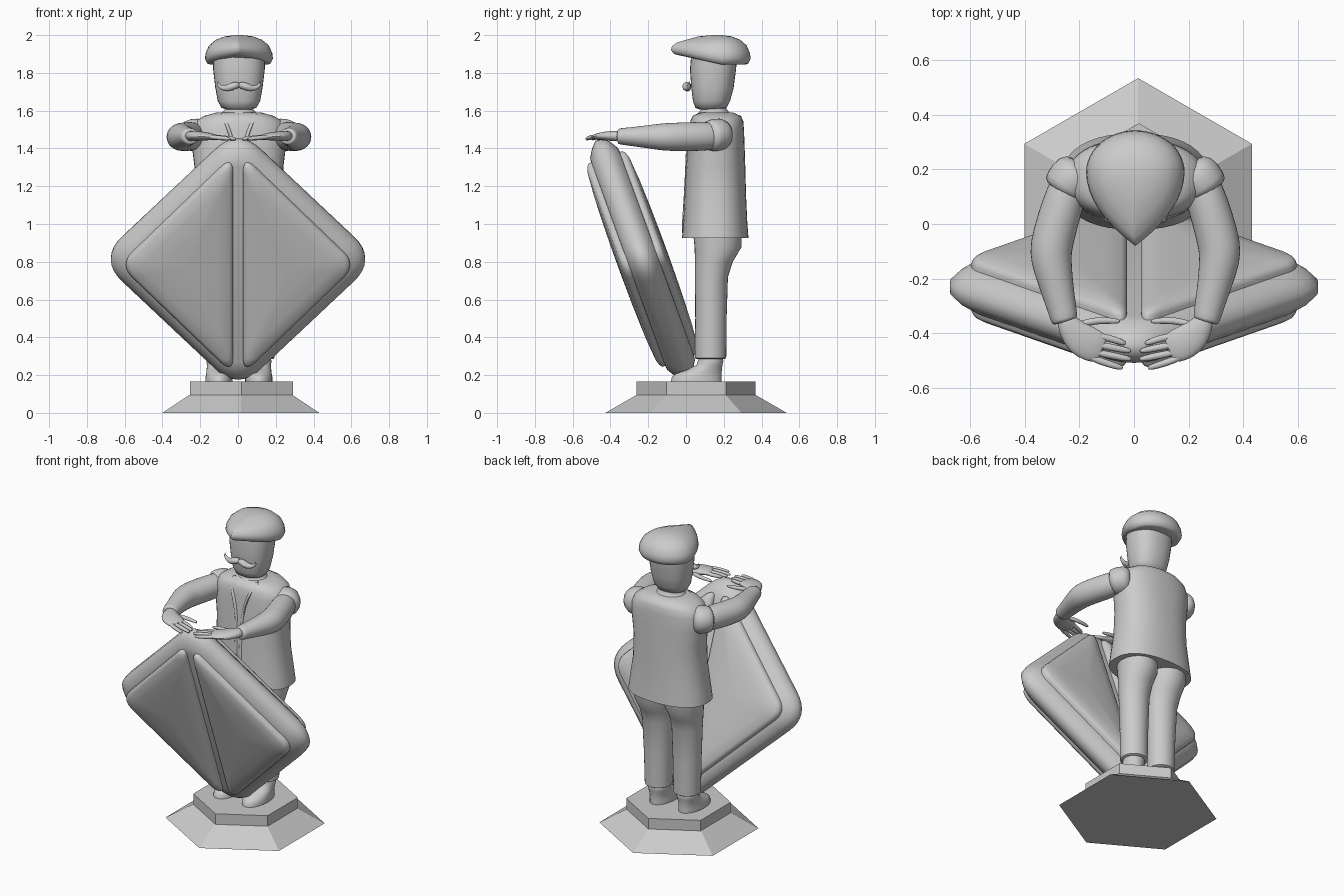
import bpy, bmesh
from math import sin, cos, pi, radians
from mathutils import Vector, Matrix

MID = 0.005  # x of the figure's mirror plane


def loft(name, rings, angle=40, sub=0, mat=None):
    """Skin a list of equal-length closed rings and cap both ends."""
    bm = bmesh.new()
    vs = [[bm.verts.new(p) for p in r] for r in rings]
    n = len(vs[0])
    for a, b in zip(vs, vs[1:]):
        for i in range(n):
            j = (i + 1) % n
            bm.faces.new((a[i], a[j], b[j], b[i]))
    bm.faces.new(vs[0])
    bm.faces.new(vs[-1])
    bmesh.ops.recalc_face_normals(bm, faces=bm.faces)
    if mat:
        bm.transform(mat)
    me = bpy.data.meshes.new(name)
    bm.to_mesh(me)
    bm.free()
    ob = bpy.data.objects.new(name, me)
    bpy.context.collection.objects.link(ob)
    if sub:
        m = ob.modifiers.new("smooth", 'SUBSURF')
        m.levels = m.render_levels = sub
    if angle:
        bpy.ops.object.select_all(action='DESELECT')
        ob.select_set(True)
        bpy.context.view_layer.objects.active = ob
        bpy.ops.object.shade_smooth_by_angle(angle=radians(angle))
    return ob


def oval(cx, cy, z, rx, ry, n=32, p=1.0, start=0.0):
    """Horizontal (super)ellipse ring; p < 1 makes it boxier."""
    def f(v):
        return abs(v) ** p * (1 if v >= 0 else -1)
    angs = [start + 2 * pi * i / n for i in range(n)]
    return [(cx + rx * f(cos(a)), cy + ry * f(sin(a)), z) for a in angs]


def tube(name, pts, s=1, n=12, sub=1):
    """Tube along points (x, y, z, half_width, half_height), mirrored by s."""
    P = [Vector((MID + s * q[0], q[1], q[2])) for q in pts]
    rings = []
    for i, p in enumerate(P):
        t = (P[min(i + 1, len(P) - 1)] - P[max(i - 1, 0)]).normalized()
        side = t.cross(Vector((0, 0, 1))).normalized()
        up = side.cross(t)
        w, h = pts[i][3:]
        rings.append([p + side * w * cos(2 * pi * k / n) + up * h * sin(2 * pi * k / n)
                      for k in range(n)])
    return loft(name, rings, 60, sub)


def rounded(corners, d, seg=8):
    """2D polygon with each corner replaced by a soft curve of length d."""
    out, n = [], len(corners)
    for i in range(n):
        c = Vector(corners[i])
        a = c + (Vector(corners[i - 1]) - c).normalized() * d
        b = c + (Vector(corners[(i + 1) % n]) - c).normalized() * d
        for k in range(seg + 1):
            t = k / seg
            out.append(a * (1 - t) ** 2 + c * 2 * t * (1 - t) + b * t * t)
    return out


# hexagonal plinth
loft("plinth_base", [oval(.015, .053, z, r, r, 6, start=pi / 2)
                     for z, r in ((0, .48), (.095, .315))], 0)
loft("plinth_top", [oval(.018, .053, z, .315, .315, 6, start=pi / 2)
                    for z in (.095, .165)], 0)

# leaning rounded diamond: central slab
lean = Matrix.Translation((0, -.23, .815)) @ Matrix.Rotation(radians(20), 4, 'X')
slab = []
for t, h in ((-.085, .60), (-.078, .65), (-.05, .70), (-.02, .733),
             (.02, .733), (.05, .70), (.078, .65), (.085, .60)):
    slab.append([(p.x, -t, p.y) for p in
                 rounded([(0, h), (h, 0), (0, -h), (-h, 0)], .17 * h / .733)])
loft("diamond_slab", slab, 50, mat=lean)

# raised cushion panels, two on each face
tri = rounded([(.026, .615), (.628, 0), (.026, -.615)], .1)
for face, fname in ((1, "front"), (-1, "back")):
    for s, sname in ((1, "right"), (-1, "left")):
        rings = []
        for t, k in ((.06, 1), (.095, 1), (.108, .975), (.118, .92),
                     (.128, .7), (.134, .4), (.136, .1)):
            rings.append([(s * (.276 + (p.x - .276) * k), -face * t, p.y * k)
                          for p in tri])
        loft(f"{fname}_panel_{sname}", rings, 50, mat=lean)

# vest
loft("vest", [oval(MID, cy, z, rx, ry, 40, .85) for z, cy, rx, ry in (
    (.925, .155, .272, .176), (1.0, .155, .262, .17), (1.15, .155, .238, .163),
    (1.3, .157, .235, .157), (1.42, .16, .25, .15), (1.5, .162, .25, .145),
    (1.545, .163, .228, .14), (1.572, .163, .185, .128), (1.59, .16, .12, .09))], 45)

# shirt collar and neck
loft("neck", [oval(MID, .148, z, r, r * .9) for z, r in (
    (1.55, .13), (1.59, .09), (1.61, .073), (1.66, .07))])

# head
loft("head", [oval(MID, cy, z, rx, ry, 32, .85) for z, cy, rx, ry in (
    (1.605, .13, .06, .055), (1.615, .132, .092, .082), (1.65, .135, .112, .098),
    (1.72, .14, .125, .112), (1.82, .143, .137, .122), (1.9, .15, .137, .122))], 50)

# flat cap with its peak drawn out to the front
cap = []
for z, k, tilt in ((1.845, .86, .05), (1.85, .93, .05), (1.875, 1, .045),
                   (1.905, .98, .035), (1.945, .88, .015), (1.975, .68, 0),
                   (1.993, .42, 0), (2.0, .12, 0)):
    ring = []
    for i in range(48):
        a = 2 * pi * i / 48
        x, y = .18 * cos(a), .19 + .152 * sin(a)
        if sin(a) < 0:
            x *= abs(cos(a))
            y = .19 + .27 * sin(a)
        ring.append((MID + x * k, .17 + (y - .17) * k, z + tilt * max(0, -sin(a))))
    cap.append(ring)
loft("flat_cap", cap, 60)

for s, side in ((1, "right"), (-1, "left")):
    # handlebar moustache
    tube(f"moustache_{side}", [
        (-.002, .012, 1.735, .02, .016), (.02, .003, 1.735, .024, .02),
        (.048, .002, 1.722, .024, .022), (.078, .012, 1.716, .016, .016),
        (.102, .016, 1.727, .01, .01), (.117, .018, 1.745, .007, .007),
        (.108, .018, 1.757, .006, .006)], s)
    # vest edge from neck to hem
    tube(f"lapel_{side}", [
        (.085, .09, 1.592, .02, .01), (.07, .035, 1.555, .018, .01),
        (.05, .018, 1.49, .016, .01), (.016, .008, 1.38, .012, .01),
        (.016, -.004, 1.15, .012, .008), (.016, -.02, .93, .012, .008)], s, 8)
    # armhole and arm
    tube(f"armhole_{side}", [
        (.19, .2, 1.475, .06, .07), (.215, .185, 1.475, .095, .09),
        (.255, .135, 1.468, .088, .086), (.265, .115, 1.466, .08, .08)], s, 16)
    tube(f"arm_{side}", [
        (.22, .2, 1.468, .06, .065), (.25, .12, 1.465, .076, .078),
        (.285, .01, 1.462, .078, .078), (.308, -.08, 1.461, .08, .076),
        (.309, -.13, 1.461, .077, .073), (.29, -.22, 1.462, .064, .06),
        (.268, -.31, 1.463, .054, .048), (.259, -.352, 1.464, .05, .044),
        (.257, -.358, 1.464, .044, .04)], s, 16)
    # hand
    tube(f"palm_{side}", [
        (.262, -.33, 1.465, .03, .03), (.243, -.375, 1.466, .046, .028),
        (.205, -.42, 1.466, .066, .026), (.155, -.445, 1.463, .064, .02),
        (.115, -.462, 1.458, .055, .014)], s)
    fingers = (
        ("thumb", (.215, -.37), (.14, -.35), (.055, -.356)),
        ("index", (.16, -.405), (.09, -.418), (.035, -.438)),
        ("middle", (.15, -.44), (.08, -.452), (.016, -.465)),
        ("ring", (.15, -.468), (.08, -.482), (.014, -.495)),
        ("little", (.17, -.485), (.11, -.508), (.045, -.527)))
    for fname, a, b, c in fingers:
        tube(f"{fname}_finger_{side}", [
            (*a, 1.463, .014, .014), (*b, 1.457, .0145, .013),
            (c[0] * .8 + b[0] * .2, c[1] * .8 + b[1] * .2, 1.452, .012, .011),
            (*c, 1.449, .006, .006)], s, 8)
    # trouser leg
    loft(f"trouser_leg_{side}", [oval(MID + s * cx, cy, z, rx, ry) for z, cx, cy, rx, ry in (
        (.285, .105, .13, .075, .075), (.29, .105, .13, .083, .083),
        (.5, .106, .132, .088, .083), (.72, .108, .135, .097, .087),
        (.8, .11, .148, .105, .1), (.88, .11, .17, .118, .125),
        (.98, .11, .165, .12, .13))], 50)
    # shoe
    loft(f"shoe_{side}", [oval(MID + s * cx, cy, z, rx, ry) for z, cx, cy, rx, ry in (
        (.165, .105, .055, .072, .134), (.19, .105, .057, .072, .132),
        (.208, .105, .068, .068, .12), (.23, .105, .1, .066, .09),
        (.255, .105, .125, .064, .068), (.275, .105, .13, .068, .068),
        (.3, .105, .13, .06, .06))], 60)
